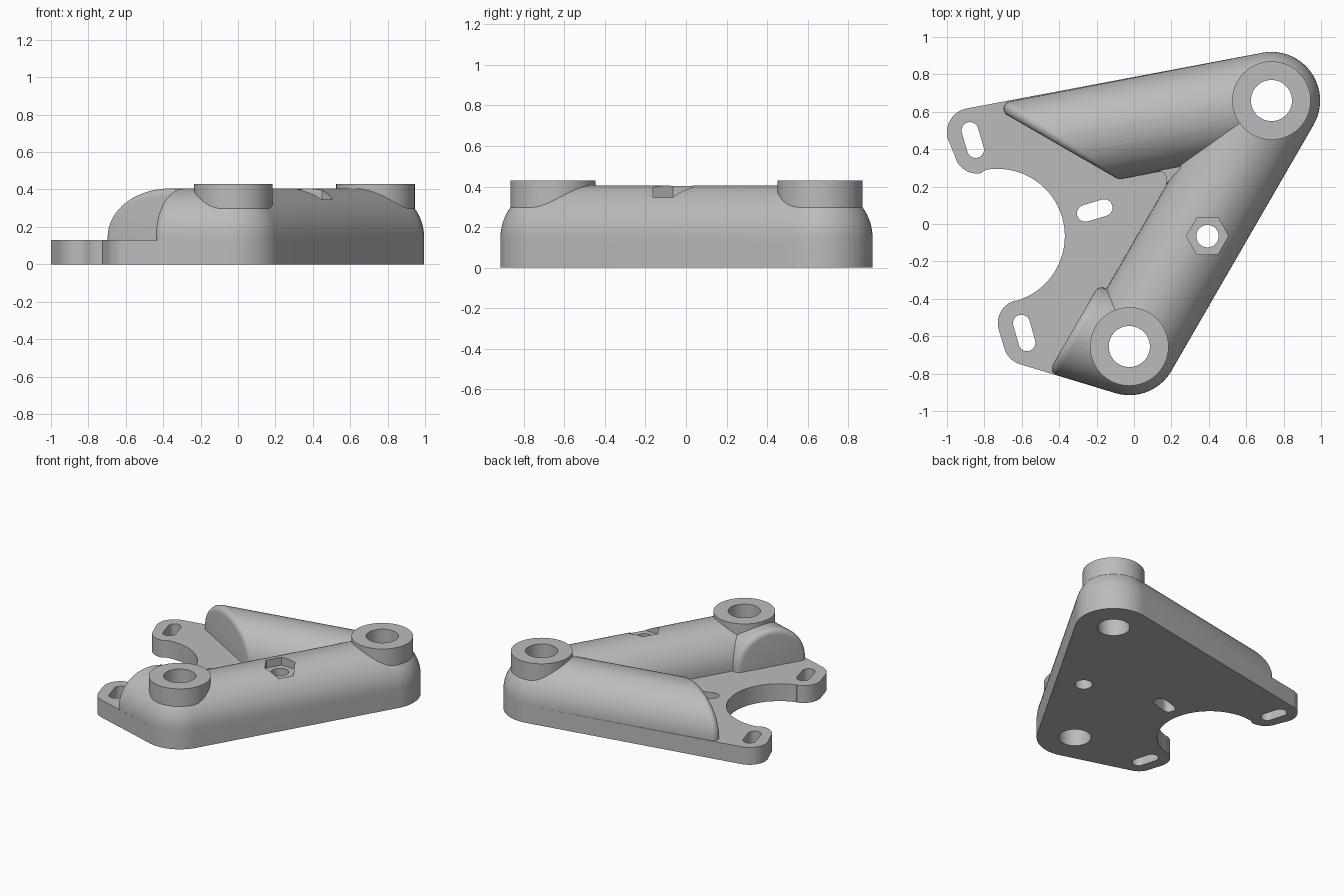
import bpy, bmesh
from math import sin, cos, pi, radians
from mathutils import Vector

if "Cube" in bpy.data.objects:
    bpy.data.objects.remove(bpy.data.objects["Cube"])

GREY = bpy.data.materials.new("plain grey")
GREY.use_nodes = True
GREY.diffuse_color = (0.5, 0.5, 0.5, 1)
GREY.node_tree.nodes["Principled BSDF"].inputs["Base Color"].default_value = (0.5, 0.5, 0.5, 1)

BACK, FRONT = Vector((0.735, 0.66, 0)), Vector((-0.025, -0.655, 0))   # bolt axes
ARM_R, SPRING, FILLET = 0.26, 0.145, 0.04     # arm half width, start of arch, end rounding
PLATE_TOP, BOSS_TOP = 0.13, 0.43


def polar(deg, r=1.0):
    return Vector((r * cos(radians(deg)), r * sin(radians(deg)), 0))


def arc(centre, r, a0, a1, n=20):
    c = Vector((centre[0], centre[1], 0))
    return [c + polar(a0 + (a1 - a0) * i / n, r) for i in range(n + 1)]


def finish(bm, name):
    bmesh.ops.recalc_face_normals(bm, faces=bm.faces)
    mesh = bpy.data.meshes.new(name)
    bm.to_mesh(mesh)
    bm.free()
    mesh.materials.append(GREY)
    obj = bpy.data.objects.new(name, mesh)
    bpy.context.collection.objects.link(obj)
    return obj


def prism(name, outlines, z0, z1):
    bm = bmesh.new()
    for outline in outlines:
        face = bm.faces.new([bm.verts.new((p.x, p.y, z0)) for p in outline])
        top = bmesh.ops.extrude_face_region(bm, geom=[face])["geom"]
        moved = [v for v in top if isinstance(v, bmesh.types.BMVert)]
        bmesh.ops.translate(bm, verts=moved, vec=(0, 0, z1 - z0))
    return finish(bm, name)


def circle(centre, r, n=48):
    return arc(centre, r, 0, 360 - 360 / n, n - 1)


def slot(a, b, r=0.045):
    d = Vector((b[0] - a[0], b[1] - a[1]))
    ang = -d.angle_signed(Vector((1, 0))) * -180 / pi
    return arc(a, r, ang + 90, ang + 270, 12) + arc(b, r, ang - 90, ang + 90, 12)


def dome(c, r, turn, lons, lats):
    """Points of the upper half of a ball."""
    pts = [c + Vector((0, 0, r))]
    for j in range(lats):
        lat = pi / 2 * j / lats
        pts += [c + polar(turn + 360 * i / lons, r * cos(lat)) + Vector((0, 0, r * sin(lat)))
                for i in range(lons)]
    return pts


def arm_end(bolt, heading, face_angle, face_dist):
    """Arched end cut by an upright plane, with a rounded rim."""
    d, n, m = polar(heading), polar(heading + 90), polar(face_angle)
    pts, steps = [], 32
    for i in range(steps + 1):
        t = pi * i / steps
        out = n * cos(t) + Vector((0, 0, sin(t)))
        p = bolt + Vector((0, 0, SPRING)) + out * (ARM_R - FILLET)
        p += d * ((face_dist - FILLET - m.dot(p)) / m.dot(d))
        pts += dome(p, FILLET, face_angle, 24, 6)
        pts += [p + out * FILLET, p + m * FILLET]
    return pts


def arm(name, pts):
    """Convex body around the points, with upright walls down to the ground."""
    pts = pts + [Vector((p.x, p.y, 0)) for p in pts if abs(p.z - SPRING) < 1e-4]
    bm = bmesh.new()
    for p in pts:
        bm.verts.new(p)
    bmesh.ops.remove_doubles(bm, verts=bm.verts, dist=1e-4)
    bmesh.ops.convex_hull(bm, input=bm.verts)
    bmesh.ops.delete(bm, geom=[v for v in bm.verts if not v.link_faces], context="VERTS")
    bmesh.ops.dissolve_limit(bm, angle_limit=radians(0.3), verts=bm.verts, edges=bm.edges)
    return finish(bm, name)


def cut(obj, cutter):
    mod = obj.modifiers.new("holes", "BOOLEAN")
    mod.operation, mod.solver, mod.object = "DIFFERENCE", "EXACT", cutter
    bpy.context.view_layer.objects.active = obj
    bpy.ops.object.modifier_apply(modifier=mod.name)


# Base plate: two slotted tabs around a round bay
TAB_A, TAB_B = (-0.87, 0.49), (-0.84, 0.39)
TAB_C, TAB_D = (-0.603, -0.53), (-0.573, -0.63)
outline = (arc(BACK, ARM_R, -30, 101) + arc(TAB_A, 0.13, 101, 195) + arc(TAB_B, 0.12, 195, 280)
           + arc((-0.73, -0.065), 0.36, 100, -74, 48) + arc(TAB_C, 0.125, 105, 196)
           + arc(TAB_D, 0.125, 196, 253) + arc(FRONT, ARM_R, 253, 330))
plate = prism("base_plate", [outline], 0, PLATE_TOP)

# Three arched arms
up = Vector((0, 0, SPRING))
long_arm = arm("long_arm", dome(BACK + up, ARM_R, 60, 64, 16) + dome(FRONT + up, ARM_R, 60, 64, 16))
side_arm = arm("side_arm", dome(BACK + up, ARM_R, 190.9, 64, 16) + arm_end(BACK, 190.9, 240, -0.165))
short_arm = arm("short_arm", dome(FRONT + up, ARM_R, 163, 64, 16) + arm_end(FRONT, 163, 150, 0.0))

# Rounded web where the long and side arms meet
web = arc((0.125, 0.235), 0.05, 101, -30, 10) + [Vector((0.26, 0.31, 0))]
corner = prism("corner_web", [web], 0.05, 0.24)

# Bolt bosses
bosses = [prism(n, [circle(c, 0.21, 64)], 0.2, BOSS_TOP)
          for n, c in (("back_boss", BACK), ("front_boss", FRONT))]

# Through holes, slots and the hexagonal nut pocket
NUT = (0.393, -0.065)
holes = prism("hole_cutter", [circle(BACK, 0.11), circle(FRONT, 0.11), circle(NUT, 0.06, 32),
                              slot((-0.877, 0.5), (-0.847, 0.398)),
                              slot((-0.602, -0.53), (-0.572, -0.635)),
                              slot((-0.26, 0.057), (-0.16, 0.087))], -0.2, 0.7)
pocket = prism("nut_cutter", [circle(NUT, 0.113, 6)], 0.345, 0.7)
parts = [plate, long_arm, side_arm, short_arm, corner] + bosses
for part in parts:
    if part is not corner:
        cut(part, holes)
cut(long_arm, pocket)
for cutter in (holes, pocket):
    bpy.data.objects.remove(cutter)

# Smooth curved walls, crisp edges
bpy.ops.object.select_all(action="DESELECT")
for part in parts:
    part.select_set(True)
bpy.context.view_layer.objects.active = plate
bpy.ops.object.shade_smooth_by_angle(angle=radians(30))
